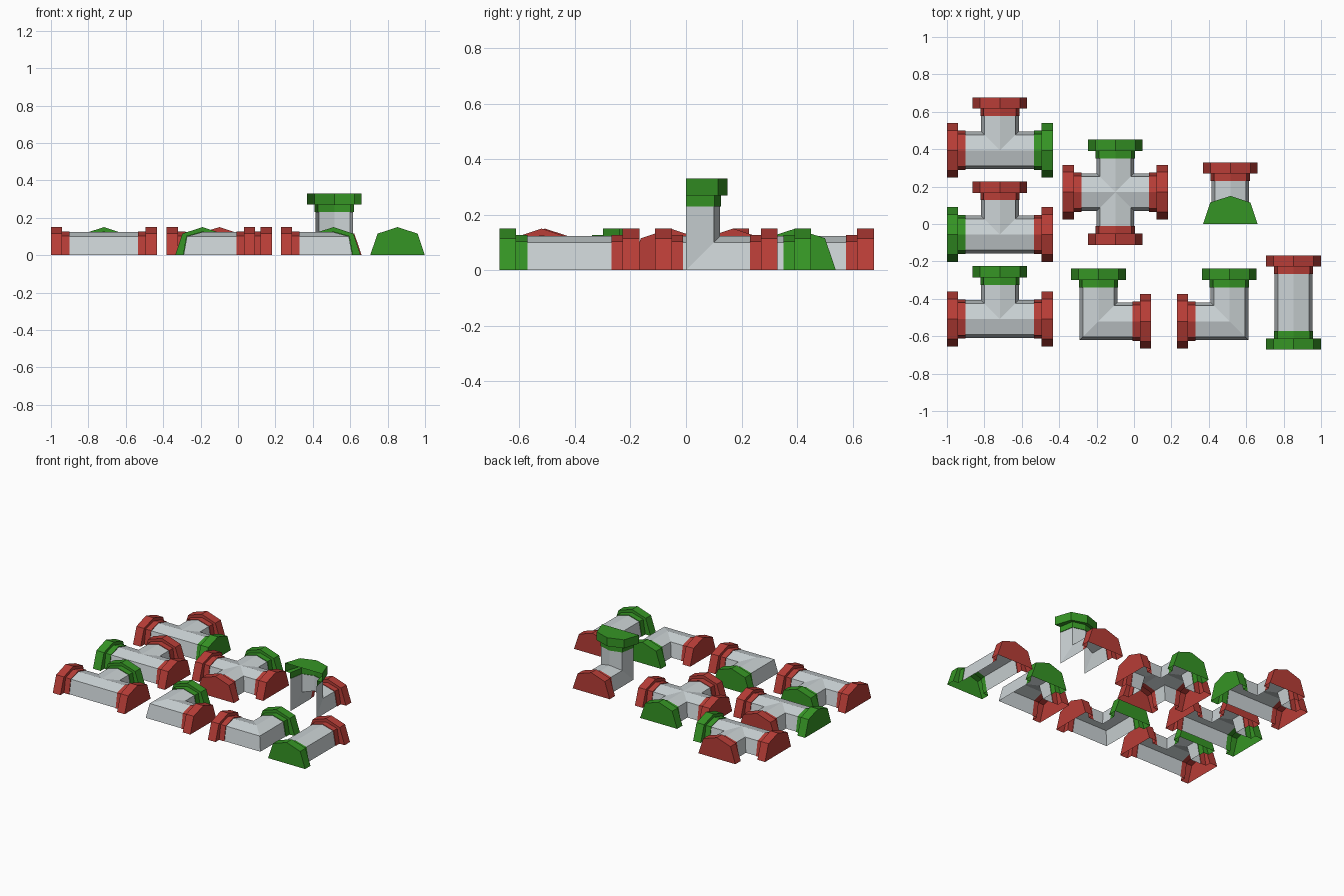
import bpy, bmesh
from mathutils import Vector

if "Cube" in bpy.data.objects:
    bpy.data.objects.remove(bpy.data.objects["Cube"])

def material(name, rgb):
    m = bpy.data.materials.new(name)
    m.diffuse_color = (*rgb, 1)
    m.use_nodes = True
    m.node_tree.nodes["Principled BSDF"].inputs["Base Color"].default_value = m.diffuse_color
    return m

MATS = [material("pipe_grey", (0.60, 0.65, 0.665)),
        material("flange_red", (0.48, 0.047, 0.038)),
        material("flange_green", (0.036, 0.30, 0.018))]
GREY, RED, GREEN = 0, 1, 2

# half-pipe cross-sections: (side offset, height above the wall)
def section(w, shoulder_w, shoulder_h, top):
    return [(-w, 0), (-shoulder_w, shoulder_h), (0, top),
            (shoulder_w, shoulder_h), (w, 0)]

PIPE = section(0.101, 0.083, 0.10, 0.123)
COLLAR = section(0.105, 0.087, 0.103, 0.127)
FLANGE = section(0.146, 0.107, 0.115, 0.15)

X, Y, Z = Vector((1, 0, 0)), Vector((0, 1, 0)), Vector((0, 0, 1))

def add_arm(bm, centre, d, n, length, color, start):
    """One pipe arm along d, rising towards n, with collar, flange and end cap."""
    side = n.cross(d)
    def ring(prof, s):
        return [bm.verts.new(centre + side * o + n * h +
                d * (s(o, h) if callable(s) else s)) for o, h in prof]
    rings = [ring(PIPE, start), ring(PIPE, length - 0.10), ring(COLLAR, length - 0.10),
             ring(COLLAR, length - 0.06), ring(FLANGE, length - 0.06), ring(FLANGE, length)]
    for k, (a, b) in enumerate(zip(rings, rings[1:])):
        for i in range(4):
            f = bm.faces.new((a[i], b[i], b[i + 1], a[i + 1]))
            f.material_index = GREY if k == 0 else color
    bm.faces.new(rings[-1][::-1]).material_index = color

def finish(bm, name):
    bmesh.ops.remove_doubles(bm, verts=bm.verts, dist=0.0005)
    bmesh.ops.dissolve_limit(bm, angle_limit=0.01, verts=bm.verts, edges=bm.edges,
                             delimit={'MATERIAL'})
    me = bpy.data.meshes.new(name)
    bm.to_mesh(me)
    bm.free()
    for m in MATS:
        me.materials.append(m)
    bpy.context.collection.objects.link(bpy.data.objects.new(name, me))

def fitting(name, x, y, arms, length=0.281):
    """Flat fitting: arms maps a direction (dx, dy) to its flange colour."""
    bm = bmesh.new()
    for (dx, dy), color in arms.items():
        opposite = (-dx, -dy) in arms
        def start(o, h):
            # mitre towards a neighbour, straight past a through pipe, outer corner of an elbow
            sgn = 1 if o > 0 else -1
            if (-dy * sgn, dx * sgn) in arms:
                return abs(o)
            return 0 if opposite else -abs(o)
        add_arm(bm, Vector((x, y, 0)), Vector((dx, dy, 0)), Z, length, color, start)
    finish(bm, name)

E, W, N, S = (1, 0), (-1, 0), (0, 1), (0, -1)

# tee fittings
fitting("tee_back", -0.717, 0.394, {W: RED, E: GREEN, N: RED}, 0.283)
fitting("tee_middle", -0.717, -0.056, {W: GREEN, E: RED, N: RED}, 0.283)
fitting("tee_front", -0.717, -0.508, {W: RED, E: RED, N: GREEN}, 0.283)
# four-way cross
fitting("cross", -0.10, 0.17, {W: RED, E: RED, N: GREEN, S: RED})
# flat elbows
fitting("elbow_right", -0.19, -0.52, {E: RED, N: GREEN})
fitting("elbow_left", 0.51, -0.52, {W: RED, N: GREEN})
# straight pipe
fitting("straight_pipe", 0.853, -0.42, {N: RED, S: GREEN}, 0.252)

# elbow climbing from the floor up a wall
bm = bmesh.new()
corner = Vector((0.515, 0, 0))
mitre = lambda o, h: h
add_arm(bm, corner, Y, Z, 0.33, RED, mitre)
add_arm(bm, corner, Z, Y, 0.33, GREEN, mitre)
finish(bm, "wall_elbow")
